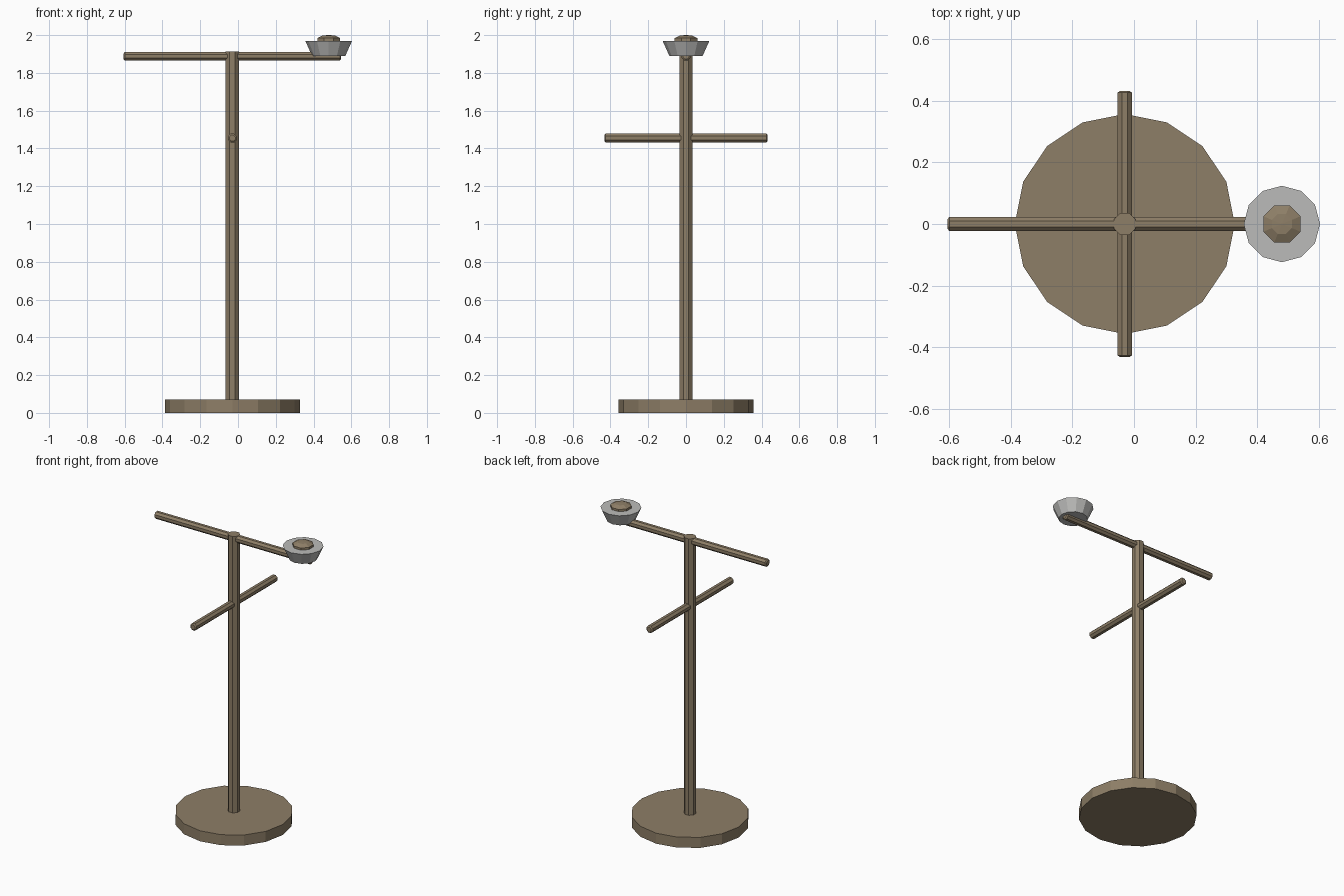
import bpy, math
from mathutils import Matrix

cube = bpy.data.objects.get("Cube")
if cube:
    bpy.data.objects.remove(cube, do_unlink=True)


def material(name, rgb):
    m = bpy.data.materials.new(name)
    m.use_nodes = True
    colour = (*rgb, 1)
    m.diffuse_color = colour
    m.node_tree.nodes["Principled BSDF"].inputs["Base Color"].default_value = colour
    return m


wood = material("brown wood", (0.27, 0.21, 0.135))
metal = material("grey metal", (0.5, 0.5, 0.49))


def turned(name, profile, sides, place, mat, turn=0.0):
    """Faceted solid from (radius, height) rings, capped at both ends."""
    verts = [(r * math.cos(turn + math.tau * i / sides),
              r * math.sin(turn + math.tau * i / sides), h)
             for r, h in profile for i in range(sides)]
    faces = [tuple(range(sides))[::-1],
             tuple(range(len(verts) - sides, len(verts)))]
    for k in range(len(profile) - 1):
        for i in range(sides):
            a, b = k * sides + i, k * sides + (i + 1) % sides
            faces.append((a, b, b + sides, a + sides))
    mesh = bpy.data.meshes.new(name)
    mesh.from_pydata(verts, [], faces)
    mesh.transform(place)
    mesh.materials.append(mat)
    obj = bpy.data.objects.new(name, mesh)
    bpy.context.collection.objects.link(obj)
    return obj


def at(x, y, z):
    return Matrix.Translation((x, y, z))


POLE_X = -0.03
BOWL_X = 0.48
flat = math.pi / 8

# Stand: round base and upright pole
turned("base", [(0.357, 0), (0.357, 0.07)], 16, at(POLE_X, 0, 0), wood)
turned("pole", [(0.038, 0.05), (0.038, 1.912)], 8, at(POLE_X, 0, 0), wood, flat)

# Crossing arms with slightly rounded ends
def arm_profile(half):
    return [(0.017, -half), (0.025, -half + 0.006),
            (0.025, half - 0.006), (0.017, half)]

turned("upper_arm", arm_profile(0.575), 8,
       at(POLE_X, 0, 1.888) @ Matrix.Rotation(math.pi / 2, 4, "Y"), wood, flat)
turned("lower_arm", arm_profile(0.432), 8,
       at(POLE_X, 0, 1.455) @ Matrix.Rotation(math.pi / 2, 4, "X"), wood, flat)

# Bowl at the arm end, with a shallow faceted knob in it
turned("bowl", [(0.088, 1.89), (0.124, 1.97)], 12, at(BOWL_X, 0, 0), metal)
turned("knob", [(0.065, 1.95), (0.065, 1.984), (0.035, 1.998), (0.004, 2.0)],
       8, at(BOWL_X, 0, 0), wood, flat)
